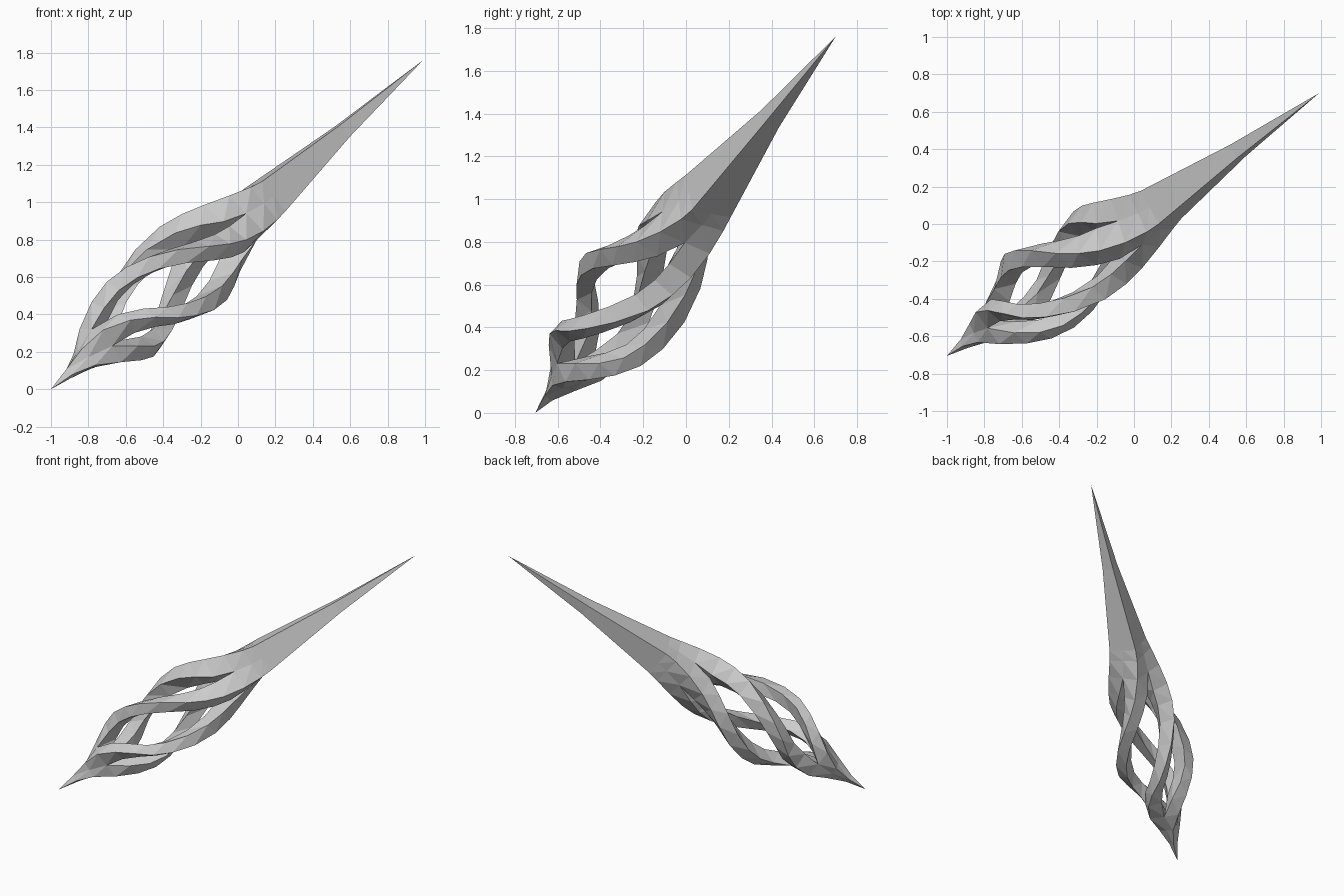
import bpy, bmesh
from math import radians, cos, sin
from mathutils import Vector

if "Cube" in bpy.data.objects:
    bpy.data.objects.remove(bpy.data.objects["Cube"])

# axis of the spike, tail point to far tip
TAIL, TIP = Vector((-1, -0.705, 0)), Vector((0.99, 0.70, 1.76))
axis = (TIP - TAIL).normalized()
e1 = axis.cross(Vector((0, 0, 1))).normalized()
e2 = e1.cross(axis)
length = (TIP - TAIL).length

# rows: distance along axis, corner radius, twist in degrees, rod half diagonal
ROWS = [
    (0.00, 0.000, 90, 1), (0.14, 0.030, 80, 1), (0.27, 0.080, 63, 1),
    (0.40, 0.150, 43, 1), (0.53, 0.205, 21, 0.066), (0.64, 0.247, 3, 0.060),
    (0.745, 0.276, -14, 0.058), (0.86, 0.286, -28, 0.059), (1.00, 0.282, -45, 0.063),
    (1.15, 0.266, -65, 0.070), (1.27, 0.243, -80, 0.077), (1.38, 0.218, -93, 0.086),
    (1.52, 0.187, -107, 1), (1.65, 0.160, -118, 1), (1.73, 0.145, -122, 1),
    (2.35, 0.058, -122, 1), (length, 0.000, -122, 1),
]
# the upper rod is a little stouter than the others
STOUT = (1.0, 1.0, 1.2, 1.1)


def section(row, k):
    """Square rod section; it fills a quarter of the bar where the bar is solid."""
    u, r, twist, s = row
    s = min(s * STOUT[k], r / 2)
    a = radians(twist + 90 * k)
    p = cos(a) * e1 + sin(a) * e2
    q = -sin(a) * e1 + cos(a) * e2
    c = TAIL + axis * u
    return [c + p * r, c + p * (r - s) + q * s, c + p * (r - 2 * s), c + p * (r - s) - q * s]


# four twisted rods, merging into solid square spikes at both ends
bm = bmesh.new()
for k in range(4):
    rings = [[bm.verts.new(v) for v in section(row, k)] for row in ROWS]
    for i in range(len(ROWS) - 1):
        solid = ROWS[i][3] == 1 and ROWS[i + 1][3] == 1
        for j in ((0, 3) if solid else range(4)):
            n = (j + 1) % 4
            bm.faces.new((rings[i][j], rings[i][n], rings[i + 1][n], rings[i + 1][j]))
bmesh.ops.remove_doubles(bm, verts=bm.verts, dist=0.0005)
loose = [v for v in bm.verts if not v.link_faces]
bmesh.ops.delete(bm, geom=loose, context='VERTS')
bmesh.ops.triangulate(bm, faces=[f for f in bm.faces if len(f.verts) > 3])
bmesh.ops.recalc_face_normals(bm, faces=bm.faces)

mesh = bpy.data.meshes.new("twisted_basket_spike")
bm.to_mesh(mesh)
bm.free()
obj = bpy.data.objects.new("twisted_basket_spike", mesh)
bpy.context.collection.objects.link(obj)
